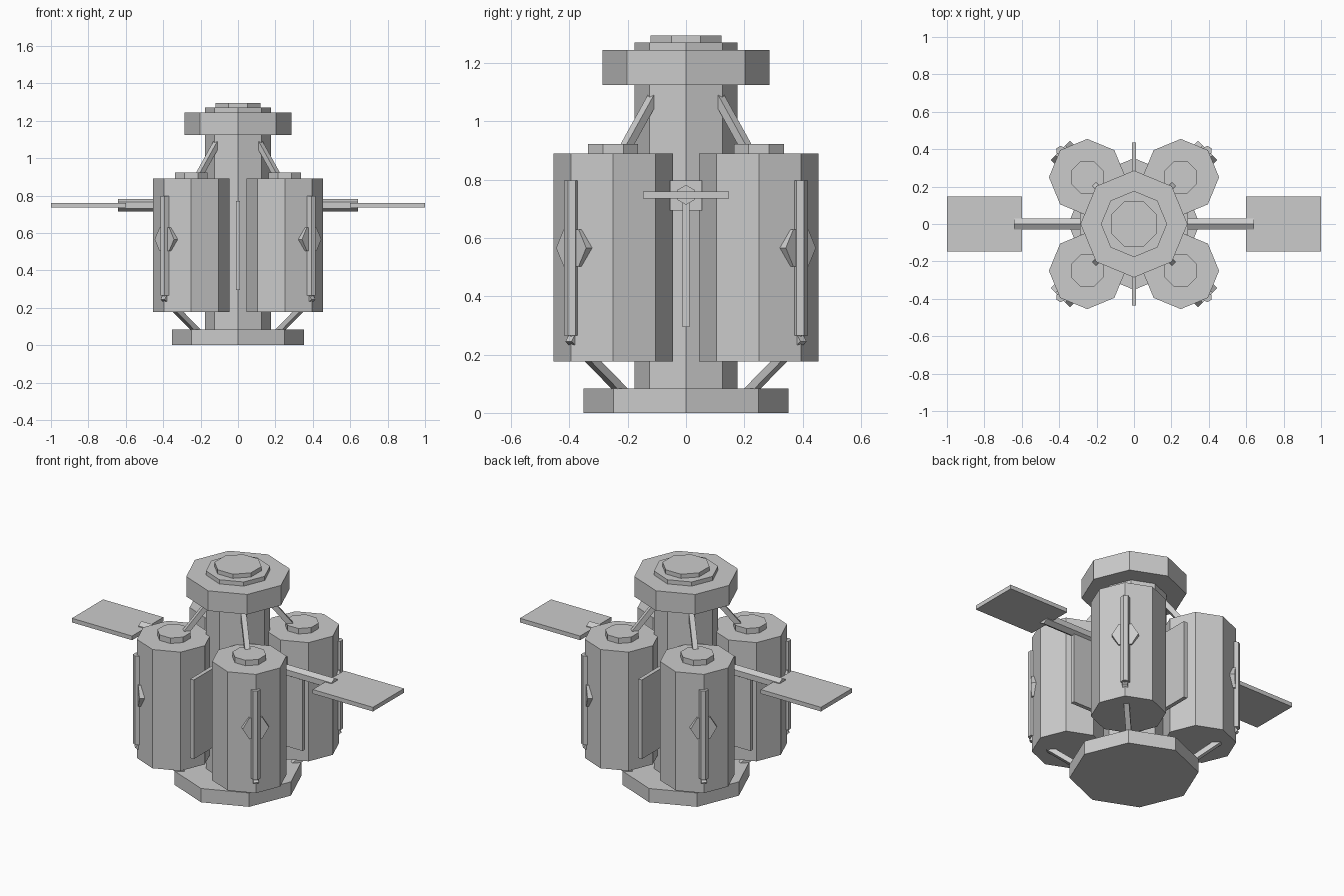
import bpy, math
from mathutils import Vector

if "Cube" in bpy.data.objects:
    bpy.data.objects.remove(bpy.data.objects["Cube"])

grey = bpy.data.materials.new("light_grey")
grey.diffuse_color = (0.6, 0.6, 0.6, 1)
grey.use_nodes = True
grey.node_tree.nodes["Principled BSDF"].inputs["Base Color"].default_value = grey.diffuse_color


def finish(name):
    ob = bpy.context.object
    ob.name = name
    ob.data.materials.append(grey)
    return ob


def prism(name, sides, r, a, b, spin=0.0):
    """Prism of given side count running from point a to point b."""
    a, b = Vector(a), Vector(b)
    axis = b - a
    bpy.ops.mesh.primitive_cylinder_add(vertices=sides, radius=r, depth=axis.length)
    ob = finish(name)
    # spin about own axis, then aim (local y stays as upright as possible)
    if abs(axis.normalized().z) > 0.999:
        q = Vector((0, 0, 1)).to_track_quat('Z', 'Y')
    else:
        q = axis.to_track_quat('Z', 'Y')
    ob.rotation_mode = 'QUATERNION'
    ob.rotation_quaternion = q @ Vector((0, 0, 1)).rotation_difference(Vector((0, 0, 1)))
    ob.location = (a + b) / 2
    for v in ob.data.vertices:
        x, y = v.co.x, v.co.y
        v.co.x = x * math.cos(spin) - y * math.sin(spin)
        v.co.y = x * math.sin(spin) + y * math.cos(spin)
    return ob


def upright(name, sides, r, x, y, z0, z1, spin=0.0):
    return prism(name, sides, r, (x, y, z0), (x, y, z1), spin)


def box(name, x0, x1, y0, y1, z0, z1):
    bpy.ops.mesh.primitive_cube_add(size=1)
    ob = finish(name)
    for v in ob.data.vertices:
        v.co = ((x0, x1)[v.co.x > 0], (y0, y1)[v.co.y > 0], (z0, z1)[v.co.z > 0])
    return ob


half = math.pi / 8

# central stack
upright("base_plate", 8, 0.352, 0, 0, 0, 0.083)
upright("core_column", 8, 0.177, 0, 0, 0.05, 1.27)
upright("top_collar", 8, 0.286, 0, 0, 1.125, 1.245)
upright("top_cap", 8, 0.131, 0, 0, 1.26, 1.295, half)

# four tanks with hatches, braces, rods and knobs
for sx in (-1, 1):
    for sy in (-1, 1):
        def at(d, z):
            return (sx * d, sy * d, z)
        upright("tank", 8, 0.205, sx * 0.25, sy * 0.25, 0.177, 0.89)
        upright("tank_hatch", 8, 0.093, sx * 0.25, sy * 0.25, 0.88, 0.923, half)
        prism("upper_strut", 4, 0.021, at(0.08, 1.14), at(0.235, 0.86), math.pi / 4)
        prism("lower_strut", 4, 0.021, at(0.2, 0.055), at(0.397, 0.257), math.pi / 4)
        upright("side_rod", 6, 0.026, sx * 0.392, sy * 0.392, 0.265, 0.798)
        prism("side_knob", 6, 0.073, at(0.33, 0.566), at(0.394, 0.566), math.pi / 6)

# four radial fins between the tanks
for i in range(4):
    fin = box("radial_fin", 0.1, 0.437, -0.012, 0.012, 0.295, 0.77)
    fin.rotation_euler.z = i * math.pi / 2

# panel arms, mounts and flat panels on both sides
for s in (-1, 1):
    xs = lambda a, b: sorted((s * a, s * b))
    box("arm_mount", *xs(0.1, 0.29), -0.055, 0.055, 0.695, 0.798)
    prism("panel_arm", 6, 0.034, (s * 0.1, 0, 0.748), (s * 0.642, 0, 0.748))
    box("solar_panel", *xs(0.6, 1.0), -0.148, 0.148, 0.735, 0.76)
